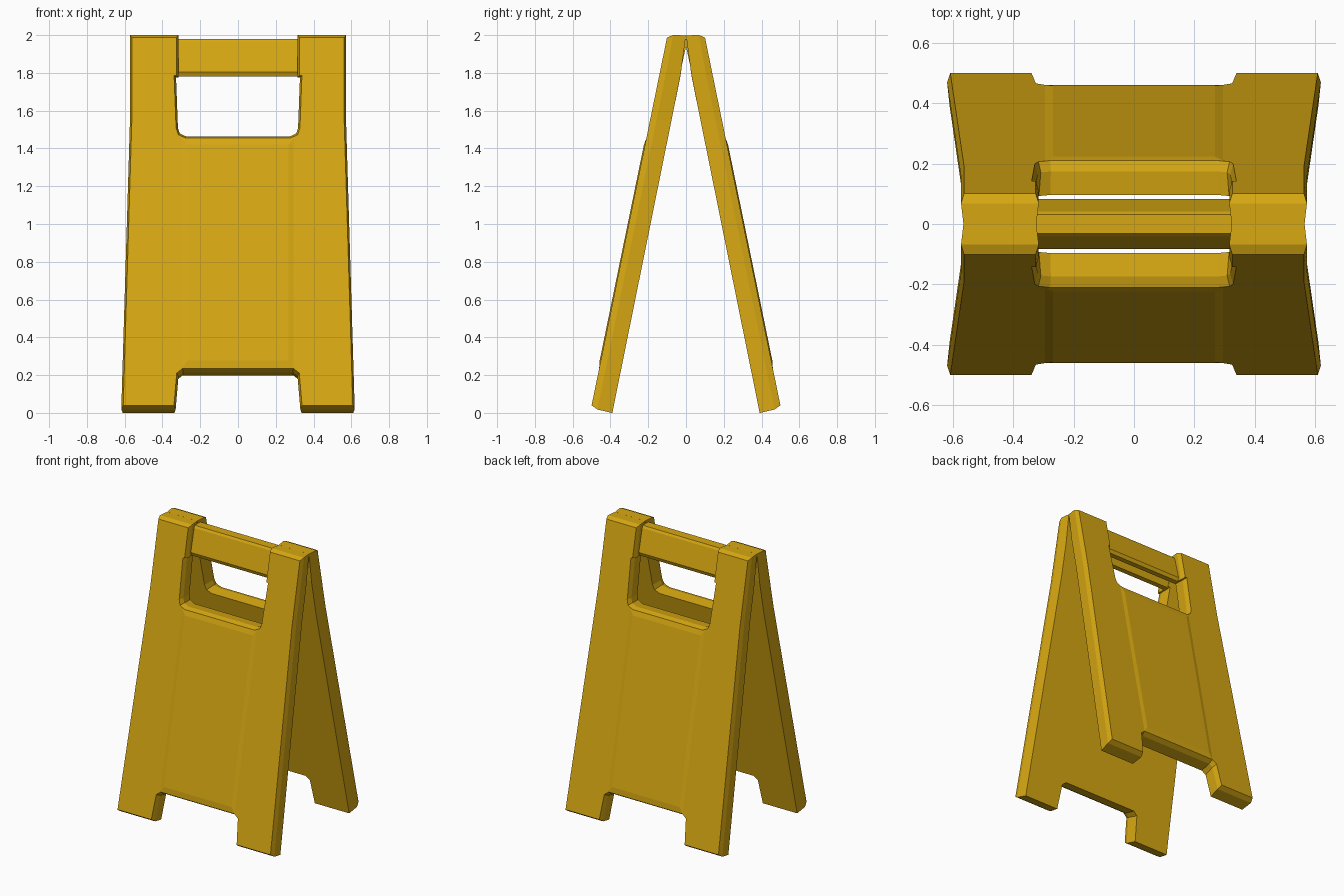
import bpy
import bmesh
from mathutils import Vector

cube = bpy.data.objects.get("Cube")
if cube:
    bpy.data.objects.remove(cube)

# Single plastic colour
yellow = bpy.data.materials.new("warning_yellow")
yellow.use_nodes = True
COLOUR = (0.68, 0.39, 0.006, 1)
yellow.diffuse_color = COLOUR
bsdf = yellow.node_tree.nodes["Principled BSDF"]
bsdf.inputs["Base Color"].default_value = COLOUR
bsdf.inputs["Roughness"].default_value = 0.6


def finish(name, bm):
    bmesh.ops.recalc_face_normals(bm, faces=bm.faces)
    mesh = bpy.data.meshes.new(name)
    bm.to_mesh(mesh)
    bm.free()
    mesh.materials.append(yellow)
    obj = bpy.data.objects.new(name, mesh)
    bpy.context.collection.objects.link(obj)
    return obj


def inset(points, amount):
    """Move a counter-clockwise outline inwards with mitred corners."""
    result = []
    for i, p in enumerate(points):
        a = (p - points[i - 1]).normalized()
        b = (points[(i + 1) % len(points)] - p).normalized()
        na, nb = Vector((-a.y, a.x)), Vector((-b.y, b.x))
        result.append(p + (na + nb) * amount / (1 + na.dot(nb)))
    return result


def loft(bm, rings):
    """Join equal rings of points into a closed solid."""
    loops = [[bm.verts.new(p) for p in ring] for ring in rings]
    for low, high in zip(loops, loops[1:]):
        for i in range(len(low)):
            bm.faces.new((low[i - 1], low[i], high[i], high[i - 1]))
    bm.faces.new(loops[0])
    bm.faces.new(loops[-1])


def lean(x, t, z, side):
    """Place a flat panel point on the tilted slab; t is depth from outside."""
    z += t * (0.025 * z - 0.04)
    outer = 0.508 - 0.205 * z
    inner = 0.39 - 0.2022 * z if z < 1.79 else 0.03 * (2 - z) / 0.22
    return Vector((x, side * (outer + (max(inner, 0) - outer) * t), z))


# Right half of the panel outline: foot notch, leg, top post, grip opening
half = [(0.29, 0.225), (0.315, 0.205), (0.33, 0.03), (0.618, 0.03),
        (0.572, 1.55), (0.572, 1.997), (0.315, 1.997), (0.315, 1.775),
        (0.328, 1.775), (0.318, 1.51), (0.308, 1.48), (0.275, 1.465)]
outline = [Vector(p) for p in half] + [Vector((-x, z)) for x, z in reversed(half)]


def panel(name, side):
    bm = bmesh.new()
    layers = [(0.01, 0), (0, 0.3), (0.008, 1)]
    loft(bm, [[(p.x, t, p.y) for p in inset(outline, amount)] for amount, t in layers])
    # Crease where the posts bend to meet at the hinge
    bmesh.ops.bisect_plane(bm, geom=bm.verts[:] + bm.edges[:] + bm.faces[:],
                           plane_co=(0, 0, 1.786), plane_no=(0, 0, 1))
    bmesh.ops.triangulate(bm, faces=[f for f in bm.faces if len(f.verts) > 4])
    for v in bm.verts:
        v.co = lean(*v.co, side)
    finish(name, bm)


def raised_sheet(name, side):
    bm = bmesh.new()
    rings = []
    for x, low, high, t in [(0.295, 0.236, 1.453, 0.02), (0.295, 0.236, 1.453, 0),
                            (0.268, 0.275, 1.42, -0.05)]:
        rings.append([lean(px, t, pz, side) for px, pz in
                      [(-x, low), (x, low), (x, high), (-x, high)]])
    loft(bm, rings)
    finish(name, bm)


for label, side in [("front", -1), ("back", 1)]:
    panel(label + "_panel", side)
    raised_sheet(label + "_raised_sheet", side)

# Carrying handle: two sloping halves with a groove beneath
profile = [(0.032, 1.98), (0.042, 1.965), (0.082, 1.805), (0.072, 1.78), (0.035, 1.78)]
section = profile + [(0, 1.94)] + [(-y, z) for y, z in reversed(profile)]
bm = bmesh.new()
loft(bm, [[(x, y, z) for y, z in section] for x in (-0.33, 0.33)])
finish("carry_handle", bm)
